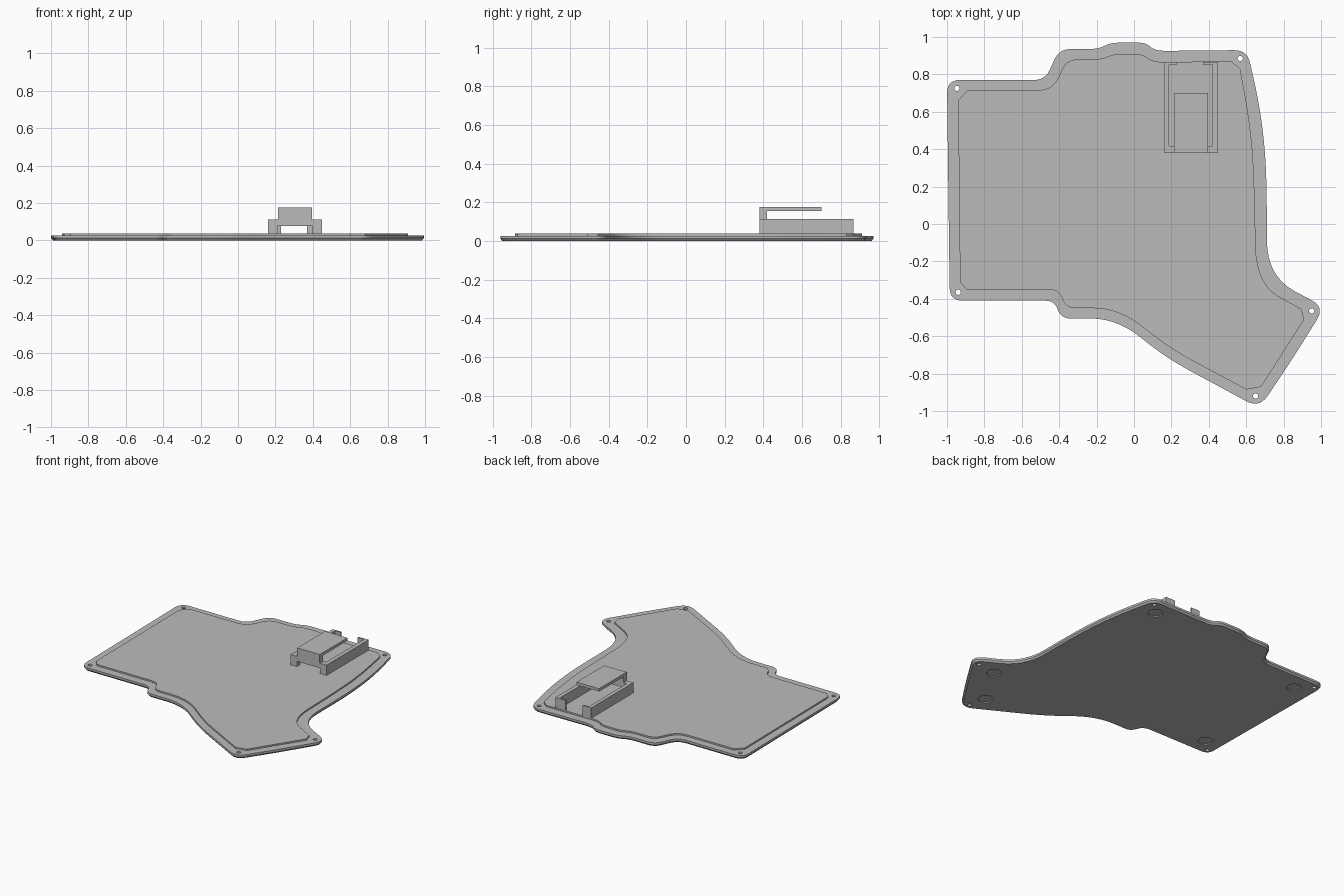
import bpy
import bmesh
from mathutils import Vector

default_cube = bpy.data.objects.get("Cube")
if default_cube:
    bpy.data.objects.remove(default_cube, do_unlink=True)

grey = bpy.data.materials.new("plain_grey")
grey.use_nodes = True
grey.diffuse_color = (0.5, 0.5, 0.5, 1)
grey.node_tree.nodes["Principled BSDF"].inputs["Base Color"].default_value = (0.5, 0.5, 0.5, 1)


def finish(bm, name):
    """Turn a bmesh into a grey object in the scene."""
    bmesh.ops.recalc_face_normals(bm, faces=bm.faces)
    mesh = bpy.data.meshes.new(name)
    bm.to_mesh(mesh)
    bm.free()
    mesh.materials.append(grey)
    obj = bpy.data.objects.new(name, mesh)
    bpy.context.collection.objects.link(obj)
    return obj


def rounded(corners, steps=7):
    """Soften each (x, y, reach) corner with a quadratic curve."""
    points = []
    count = len(corners)
    for i, (x, y, reach) in enumerate(corners):
        here = Vector((x, y))
        if reach == 0:
            points.append(here)
            continue
        ends = []
        for other in (corners[i - 1], corners[(i + 1) % count]):
            edge = Vector(other[:2]) - here
            ends.append(here + edge.normalized() * min(reach, edge.length * 0.48))
        for k in range(steps + 1):
            t = k / steps
            points.append(ends[0] * (1 - t) ** 2 + here * 2 * t * (1 - t) + ends[1] * t ** 2)
    return points


def inset(points, distance):
    """Move a counterclockwise outline inwards."""
    moved = []
    for i, p in enumerate(points):
        tangent = (points[(i + 1) % len(points)] - points[i - 1]).normalized()
        moved.append(p + Vector((-tangent.y, tangent.x)) * distance)
    return moved


def stack(name, levels):
    """Join matching outlines at rising heights into a closed solid."""
    bm = bmesh.new()
    loops = [[bm.verts.new((p.x, p.y, z)) for p in outline] for outline, z in levels]
    for low, high in zip(loops, loops[1:]):
        for i in range(len(low)):
            j = (i + 1) % len(low)
            bm.faces.new((low[i], low[j], high[j], high[i]))
    bm.faces.new(loops[0][::-1])
    bm.faces.new(loops[-1])
    return finish(bm, name)


def boxes(name, spans):
    """One object from boxes given as (x0, x1, y0, y1, z0, z1)."""
    bm = bmesh.new()
    for x0, x1, y0, y1, z0, z1 in spans:
        cube = bmesh.ops.create_cube(bm, size=1)["verts"]
        for v in cube:
            v.co = (x1 if v.co.x > 0 else x0, y1 if v.co.y > 0 else y0, z1 if v.co.z > 0 else z0)
    return finish(bm, name)


# Base plate with a chamfered underside
plate_outline = rounded([
    (-0.985, -0.41, 0.07), (-0.425, -0.41, 0.05), (-0.39, -0.505, 0.05),
    (-0.09, -0.505, 0.2), (0.17, -0.715, 0.15), (0.67, -0.985, 0.08),
    (0.835, -0.74, 0.1), (1.02, -0.445, 0.08), (0.71, -0.28, 0.2),
    (0.71, 0.3, 0.25), (0.675, 0.62, 0.15), (0.605, 0.93, 0.07),
    (0.11, 0.925, 0.07), (0.065, 0.97, 0.05), (-0.125, 0.97, 0.06),
    (-0.19, 0.935, 0.06), (-0.40, 0.935, 0.06), (-0.475, 0.77, 0.06),
    (-1.0, 0.77, 0.07)])
plate = stack("base_plate", [(inset(plate_outline, 0.01), 0), (plate_outline, 0.012),
                             (plate_outline, 0.027)])

# Screw holes and shallow foot recesses
screws = [(-0.947, 0.725), (-0.94, -0.365), (0.65, -0.92), (0.95, -0.465), (0.568, 0.885)]
feet = [(-0.85, 0.637), (-0.853, -0.28), (0.62, -0.79), (0.8, -0.49), (0.49, 0.805)]
bm = bmesh.new()
for spots, radius, depth in ((screws, 0.014, 0.2), (feet, 0.05, 0.014)):
    for x, y in spots:
        ring = bmesh.ops.create_cone(bm, cap_ends=True, segments=24, radius1=radius,
                                     radius2=radius, depth=depth)["verts"]
        bmesh.ops.translate(bm, verts=ring, vec=(x, y, 0))
cutter = finish(bm, "hole_cutter")
cutter.hide_render = True
cut = plate.modifiers.new("holes", "BOOLEAN")
cut.operation = "DIFFERENCE"
cut.solver = "EXACT"
cut.object = cutter
bpy.context.view_layer.objects.active = plate
bpy.ops.object.modifier_apply(modifier="holes")
bpy.data.objects.remove(cutter, do_unlink=True)

# Raised inner panel, clipped at the screw corners
panel_outline = rounded([
    (-0.93, -0.31, 0), (-0.895, -0.35, 0), (-0.40, -0.35, 0.06),
    (-0.365, -0.45, 0.05), (-0.08, -0.45, 0.2), (0.19, -0.665, 0.15),
    (0.60, -0.885, 0), (0.68, -0.87, 0), (0.91, -0.51, 0),
    (0.895, -0.455, 0), (0.655, -0.32, 0.2), (0.64, 0.35, 0.25),
    (0.61, 0.6, 0.12), (0.568, 0.83, 0), (0.52, 0.87, 0),
    (0.10, 0.865, 0.07), (0.045, 0.91, 0.05), (-0.11, 0.91, 0.06),
    (-0.17, 0.88, 0.06), (-0.36, 0.88, 0.06), (-0.435, 0.715, 0.08),
    (-0.89, 0.715, 0), (-0.94, 0.66, 0)])
stack("raised_panel", [(panel_outline, 0.018), (panel_outline, 0.038)])

# Open-topped module holder: side walls, front posts, lintel, back stops
left, right, front, back = 0.45, 0.16, 0.38, 0.866
foot, rim = 0.026, 0.113
boxes("holder_walls", [
    (right, right + 0.027, front, back, foot, rim),
    (left - 0.03, left, front, back, foot, rim),
    (right, 0.21, front, 0.418, foot, rim),
    (0.397, left, front, 0.418, foot, rim),
    (0.21, 0.397, front, 0.418, 0.077, rim),
    (right, 0.23, back - 0.012, back, foot, rim),
    (0.37, left, back - 0.012, back, foot, rim)])

# Overhanging retaining tongue on the front wall
boxes("holder_tongue", [
    (0.213, 0.395, front, 0.418, 0.1, 0.176),
    (0.213, 0.395, front, 0.70, 0.155, 0.176)])

# Smooth the curved rims and keep hard edges
for obj in bpy.data.objects:
    obj.select_set(obj.name in ("base_plate", "raised_panel"))
bpy.ops.object.shade_smooth_by_angle(angle=0.5)
